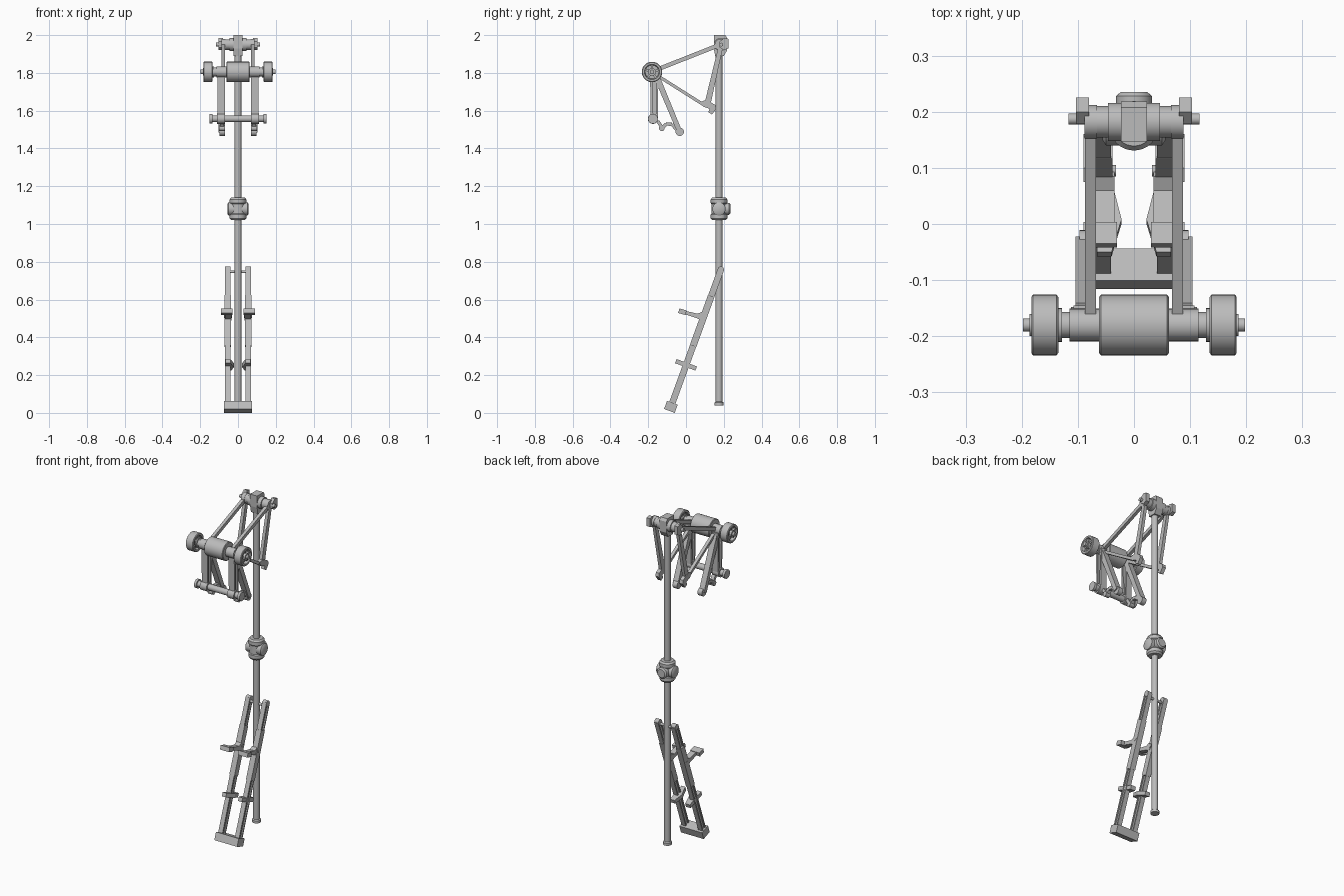
import bpy, bmesh, math
from mathutils import Vector

cube = bpy.data.objects.get("Cube")
if cube:
    bpy.data.objects.remove(cube, do_unlink=True)

grey = bpy.data.materials.new("metal_grey")
grey.use_nodes = True
grey.diffuse_color = (0.5, 0.5, 0.5, 1)
grey.node_tree.nodes["Principled BSDF"].inputs["Base Color"].default_value = (0.5, 0.5, 0.5, 1)


def finish(name, bm, smooth=False):
    bmesh.ops.recalc_face_normals(bm, faces=bm.faces)
    mesh = bpy.data.meshes.new(name)
    bm.to_mesh(mesh)
    bm.free()
    mesh.materials.append(grey)
    ob = bpy.data.objects.new(name, mesh)
    bpy.context.collection.objects.link(ob)
    if smooth:
        bpy.ops.object.select_all(action='DESELECT')
        ob.select_set(True)
        bpy.context.view_layer.objects.active = ob
        bpy.ops.object.shade_smooth_by_angle(angle=math.radians(35))
    return ob


def solid(name, points, offset):
    """Extrude a flat 3D polygon along an offset."""
    bm = bmesh.new()
    face = bm.faces.new([bm.verts.new(p) for p in points])
    ext = bmesh.ops.extrude_face_region(bm, geom=[face], use_keep_orig=True)
    moved = [v for v in ext["geom"] if isinstance(v, bmesh.types.BMVert)]
    bmesh.ops.translate(bm, verts=moved, vec=Vector(offset))
    return finish(name, bm)


def prism(name, yz, x0, x1):
    return solid(name, [(x0, y, z) for y, z in yz], (x1 - x0, 0, 0))


def bar(name, a, b, x0, x1, wa, wb=None):
    """Bar between two side-plane points, optionally tapered."""
    a, b = Vector(a), Vector(b)
    d = (b - a).normalized()
    n = Vector((-d.y, d.x))
    wb = wa if wb is None else wb
    return prism(name, [a + n * wa / 2, b + n * wb / 2, b - n * wb / 2, a - n * wa / 2], x0, x1)


def turned(name, origin, axis, profile, sides=32):
    """Spin (distance, radius) pairs about an axis through origin."""
    bm = bmesh.new()
    axis = Vector(axis)
    u = axis.orthogonal().normalized()
    w = axis.cross(u)
    rings = []
    for t, r in profile:
        rings.append([bm.verts.new(Vector(origin) + axis * t + r * (
            u * math.cos(k * math.tau / sides) + w * math.sin(k * math.tau / sides)))
            for k in range(sides)])
    for p, q in zip(rings, rings[1:]):
        for k in range(sides):
            j = (k + 1) % sides
            bm.faces.new((p[k], p[j], q[j], q[k]))
    bm.faces.new(rings[0])
    bm.faces.new(rings[-1])
    return finish(name, bm, True)


def rod(name, y, z, x0, x1, r, sides=32):
    return turned(name, (0, y, z), (1, 0, 0), [(x0, r), (x1, r)], sides)


X, Y, Z = (1, 0, 0), (0, 1, 0), (0, 0, 1)
PY = 0.175            # pole position
AY, AZ = -0.18, 1.805  # roller axle
HY, HZ = 0.182, 1.95   # head axle

# Pole with flared foot
turned("pole", (0, PY, 0), Z, [(0.04, 0.024), (0.055, 0.024), (0.06, 0.018), (1.92, 0.018)])

# Middle clamp
turned("clamp_body", (0, PY, 0), Z, [(1.02, 0.036), (1.03, 0.044), (1.05, 0.044), (1.055, 0.04),
                                     (1.105, 0.04), (1.11, 0.044), (1.13, 0.044), (1.14, 0.036)])
turned("clamp_side_bosses", (0, PY, 1.08), X, [(-0.056, 0.026), (-0.05, 0.035), (0.05, 0.035), (0.056, 0.026)])
turned("clamp_back_boss", (0, PY, 1.08), Y, [(0, 0.032), (0.053, 0.032), (0.06, 0.024)])

# Head block and its axle
prism("head_block", [(0.147, 1.93), (0.147, 2), (0.208, 2), (0.218, 1.985), (0.218, 1.92),
                     (0.2, 1.89), (0.155, 1.89)], -0.023, 0.023)
rod("head_collar", HY, HZ, -0.046, 0.046, 0.034)
rod("head_sleeve", HY, HZ, -0.066, 0.066, 0.028)
rod("head_axle", HY + 0.005, HZ, -0.117, 0.117, 0.01, 16)

# Roller, wheel axle
turned("roller", (0, AY, AZ), X, [(-0.062, 0.05), (-0.059, 0.054), (0.059, 0.054), (0.062, 0.05)], 48)
rod("wheel_axle", AY, AZ, -0.14, 0.14, 0.023)
rod("axle_pin", AY, AZ, -0.198, 0.198, 0.012, 16)

# Cross bar under the roller
rod("cross_bar", -0.175, 1.557, -0.145, 0.145, 0.018)

# Tilted lower frame: base block and top tie
LOW, TOP = Vector((-0.08, 0.032)), Vector((0.187, 0.765))
SLOPE = (TOP - LOW).normalized()
SIDE = Vector((-SLOPE.y, SLOPE.x))
bar("base_block", LOW - SLOPE * 0.023, LOW + SLOPE * 0.023, -0.075, 0.075, 0.06)
rod("frame_top_tie", 0.178, 0.747, -0.05, 0.05, 0.008, 12)

for s, side in ((1, "left"), (-1, "right")):
    def part(label):
        return side + "_" + label

    # Wheels: hollow rim, web, hub and spokes
    turned(part("wheel_rim"), (0, AY, AZ), (s, 0, 0), [(0.155, 0.036), (0.135, 0.04), (0.135, 0.05),
           (0.138, 0.054), (0.18, 0.054), (0.183, 0.05), (0.183, 0.04), (0.165, 0.036)], 48)
    rod(part("wheel_hub"), AY, AZ, s * 0.13, s * 0.186, 0.02)
    for k in range(5):
        a = k * math.tau / 5 + 0.3
        bar(part("wheel_spoke"), (AY, AZ), (AY + 0.042 * math.cos(a), AZ + 0.042 * math.sin(a)),
            s * 0.145, s * 0.175, 0.012)
    rod(part("axle_collar"), AY, AZ, s * 0.062, s * 0.115, 0.029)
    rod(part("axle_ring"), AY, AZ, s * 0.128, s * 0.135, 0.03)

    # Head ends
    rod(part("head_eye"), HY, HZ, s * 0.066, s * 0.088, 0.03)
    prism(part("head_tab"), [(0.178, 1.935), (0.2, 1.92), (0.225, 1.93), (0.225, 1.98), (0.2, 1.985),
                             (0.178, 1.965)], s * 0.08, s * 0.103)

    # Triangular linkage
    bar(part("upper_link"), (-0.16, 1.815), (0.182, 1.95), s * 0.068, s * 0.087, 0.022)
    bar(part("lower_link"), (-0.15, 1.785), (0.092, 1.632), s * 0.068, s * 0.087, 0.016)
    bar(part("rear_link"), (0.184, 1.94), (0.115, 1.64), s * 0.068, s * 0.087, 0.024, 0.032)
    prism(part("link_foot"), [(0.075, 1.645), (0.1, 1.655), (0.13, 1.645), (0.155, 1.63), (0.16, 1.61),
                              (0.138, 1.58), (0.118, 1.592), (0.125, 1.61), (0.09, 1.622)], s * 0.068, s * 0.09)

    # Hanging leg pair with recessed front strut
    for k in (-1, 1):
        bar(part("front_strut_rail"), (-0.168 + k * 0.017, 1.8), (-0.168 + k * 0.013, 1.56),
            s * 0.07, s * 0.108, 0.011)
    bar(part("front_strut_web"), (-0.168, 1.8), (-0.168, 1.56), s * 0.08, s * 0.098, 0.03)
    bar(part("rear_strut"), (-0.155, 1.78), (-0.034, 1.49), s * 0.07, s * 0.104, 0.03, 0.026)
    rod(part("rear_eye"), -0.033, 1.488, s * 0.068, s * 0.097, 0.022, 24)
    wave = [(-0.15, 1.545), (-0.125, 1.508), (-0.105, 1.53), (-0.075, 1.528), (-0.035, 1.485)]
    for a, b in zip(wave, wave[1:]):
        bar(part("leg_tie"), a, b, s * 0.073, s * 0.095, 0.018)
    rod(part("leg_tie_pin"), -0.128, 1.507, s * 0.07, s * 0.1, 0.015, 20)

    # Cross bar collars
    rod(part("cross_bar_cap"), -0.175, 1.557, s * 0.135, s * 0.15, 0.026)
    rod(part("cross_bar_collar"), -0.175, 1.557, s * 0.068, s * 0.112, 0.027)

    # Frame rails: channel sections with a solid middle
    for k in (-1, 1):
        bar(part("rail_flange"), LOW + SIDE * k * 0.013, TOP + SIDE * k * 0.013, s * 0.041, s * 0.069, 0.008)
    bar(part("rail_web"), LOW, TOP, s * 0.047, s * 0.062, 0.03)
    bar(part("rail_middle"), LOW.lerp(TOP, 0.44), LOW.lerp(TOP, 0.8), s * 0.038, s * 0.072, 0.036)
    rod(part("rail_top_eye"), TOP.x - 0.002, TOP.y - 0.005, s * 0.041, s * 0.069, 0.016, 20)

    # Upper foot rest
    prism(part("foot_rest_arm"), [(-0.035, 0.548), (0.06, 0.525), (0.085, 0.535), (0.1, 0.51), (0.085, 0.49),
                                  (0.055, 0.502), (-0.03, 0.53)], s * 0.035, s * 0.068)
    bar(part("foot_rest_pad"), (-0.038, 0.541), (0.0, 0.53), s * 0.03, s * 0.09, 0.025)
    rod(part("foot_rest_bolt"), 0.095, 0.513, s * 0.032, s * 0.074, 0.01, 16)

    # Lower step with pointed inner edge
    outline = [(0.066, 0.05), (0.035, 0.05), (0.022, 0.0), (0.026, -0.012), (0.04, -0.058), (0.066, -0.058)]
    solid(part("lower_step"), [(s * x, y, 0.242 - 0.36 * y) for x, y in outline], (0, 0.008, 0.022))
